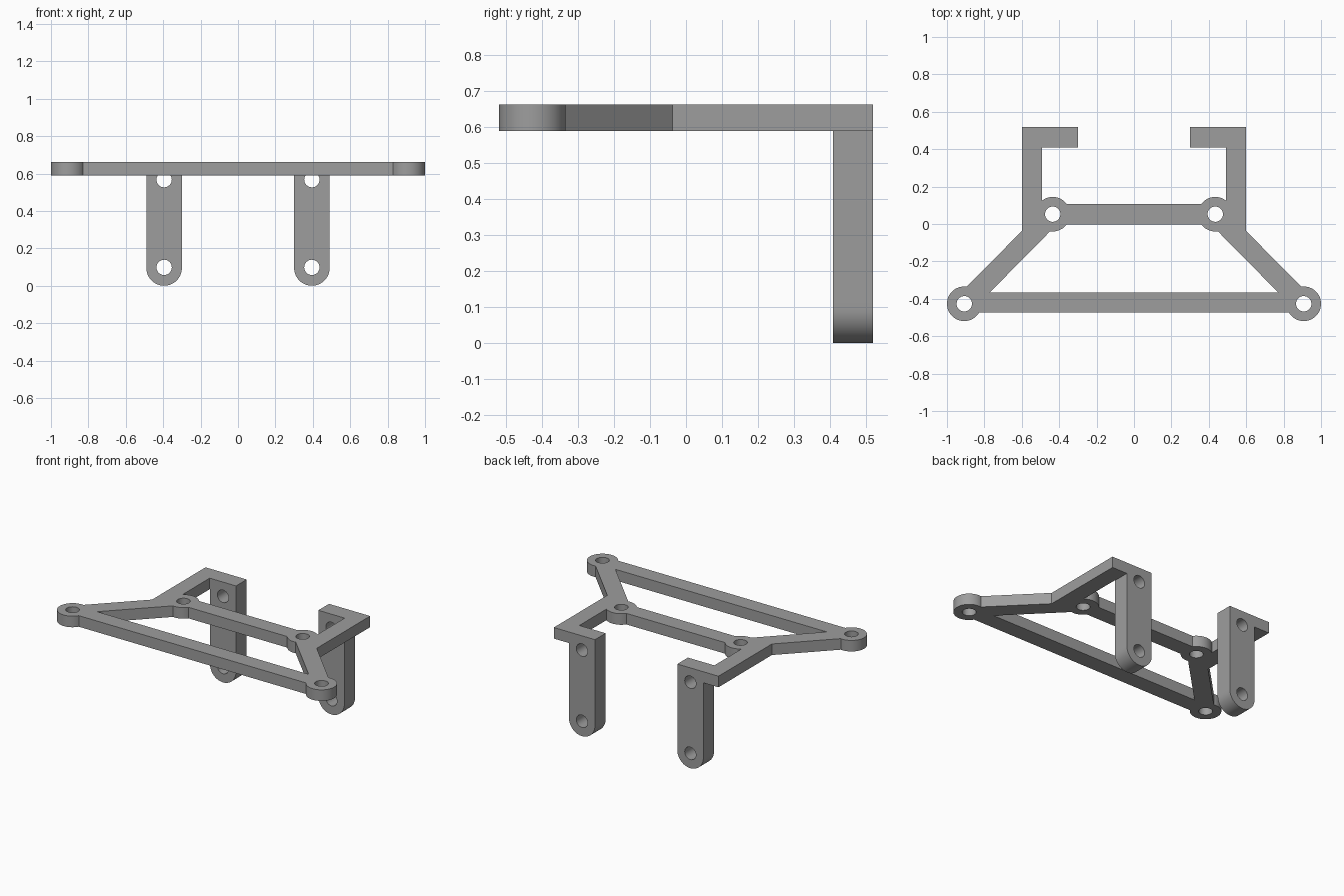
import bpy, bmesh, math
from mathutils import Vector

if "Cube" in bpy.data.objects:
    bpy.data.objects.remove(bpy.data.objects["Cube"])

Z0, Z1 = 0.588, 0.661          # frame plate bottom and top
BACK0, BACK1 = 0.408, 0.519    # hanging tab depth range
BAR = 0.109                    # bar width
BOSS_R, HOLE_R = 0.0925, 0.041
FRONT = (0.9075, -0.4265)      # front boss centre
INNER = (0.4345, 0.0525)       # inner boss centre
TAB_X, TAB_R, TAB_HOLES = 0.395, 0.095, (0.098, 0.567)

grey = bpy.data.materials.new("grey plastic")
grey.diffuse_color = (0.34, 0.34, 0.34, 1)
grey.use_nodes = True
grey.node_tree.nodes["Principled BSDF"].inputs["Base Color"].default_value = grey.diffuse_color


def prism(name, points, offset):
    """Extrude a planar outline along an offset."""
    bm = bmesh.new()
    face = bm.faces.new([bm.verts.new(p) for p in points])
    ext = bmesh.ops.extrude_face_region(bm, geom=[face])
    moved = [v for v in ext["geom"] if isinstance(v, bmesh.types.BMVert)]
    bmesh.ops.translate(bm, verts=moved, vec=Vector(offset))
    bmesh.ops.recalc_face_normals(bm, faces=bm.faces)
    mesh = bpy.data.meshes.new(name)
    bm.to_mesh(mesh)
    bm.free()
    mesh.materials.append(grey)
    obj = bpy.data.objects.new(name, mesh)
    bpy.context.collection.objects.link(obj)
    return obj


def flat(name, outline, z0=Z0, z1=Z1):
    return prism(name, [(x, y, z0) for x, y in outline], (0, 0, z1 - z0))


def upright(name, outline, y0=BACK0, y1=BACK1):
    return prism(name, [(x, y0, z) for x, z in outline], (0, y1 - y0, 0))


def arc(cx, cy, r, start=0.0, sweep=2 * math.pi, n=48, closed=False):
    steps = n + 1 if closed else n
    return [(cx + r * math.cos(start + sweep * i / n),
             cy + r * math.sin(start + sweep * i / n)) for i in range(steps)]


def bar(name, a, b):
    a, b = Vector(a), Vector(b)
    d = (b - a).normalized()
    n = Vector((-d.y, d.x)) * BAR / 2
    return flat(name, [tuple(p) for p in (a - n, b - n, b + n, a + n)])


def combine(target, other, operation):
    mod = target.modifiers.new(operation.title(), 'BOOLEAN')
    mod.operation, mod.solver, mod.object = operation, 'EXACT', other
    bpy.context.view_layer.objects.active = target
    bpy.ops.object.modifier_apply(modifier=mod.name)
    bpy.data.objects.remove(other, do_unlink=True)


# Cross bars
frame = bar("bracket_frame", (-FRONT[0], -0.42), (FRONT[0], -0.42))
parts = [bar("inner_bar", (-INNER[0], INNER[1]), INNER)]
cutters = []

for s in (1, -1):
    # Diagonal bar and screw bosses
    parts.append(bar("diagonal_bar", (s * FRONT[0], FRONT[1]), (s * INNER[0], INNER[1])))
    for x, y in (FRONT, INNER):
        parts.append(flat("boss", arc(s * x, y, BOSS_R)))
        cutters.append(flat("boss_hole", arc(s * x, y, HOLE_R, n=32), Z0 - 0.1, Z1 + 0.1))

    # Hooked rear arm
    hook = [(0.60, -0.043), (0.60, BACK1), (0.30, BACK1), (0.30, BACK0),
            (0.492, BACK0), (0.492, 0.0)]
    parts.append(flat("rear_arm", [(s * x, y) for x, y in hook]))

    # Hanging tab with rounded foot and two holes
    foot = arc(TAB_X, TAB_R, TAB_R, math.pi, math.pi, 24, True)
    tab = foot + [(TAB_X + TAB_R, Z1), (TAB_X - TAB_R, Z1)]
    parts.append(upright("hanging_tab", [(s * x, z) for x, z in tab]))
    for z in TAB_HOLES:
        cutters.append(upright("tab_hole", arc(s * TAB_X, z, HOLE_R, n=32),
                               BACK0 - 0.1, BACK1 + 0.1))

for p in parts:
    combine(frame, p, 'UNION')
for c in cutters:
    combine(frame, c, 'DIFFERENCE')

# Smooth round walls, keep corners crisp
bpy.ops.object.select_all(action='DESELECT')
frame.select_set(True)
bpy.context.view_layer.objects.active = frame
bpy.ops.object.shade_smooth_by_angle(angle=math.radians(30))
